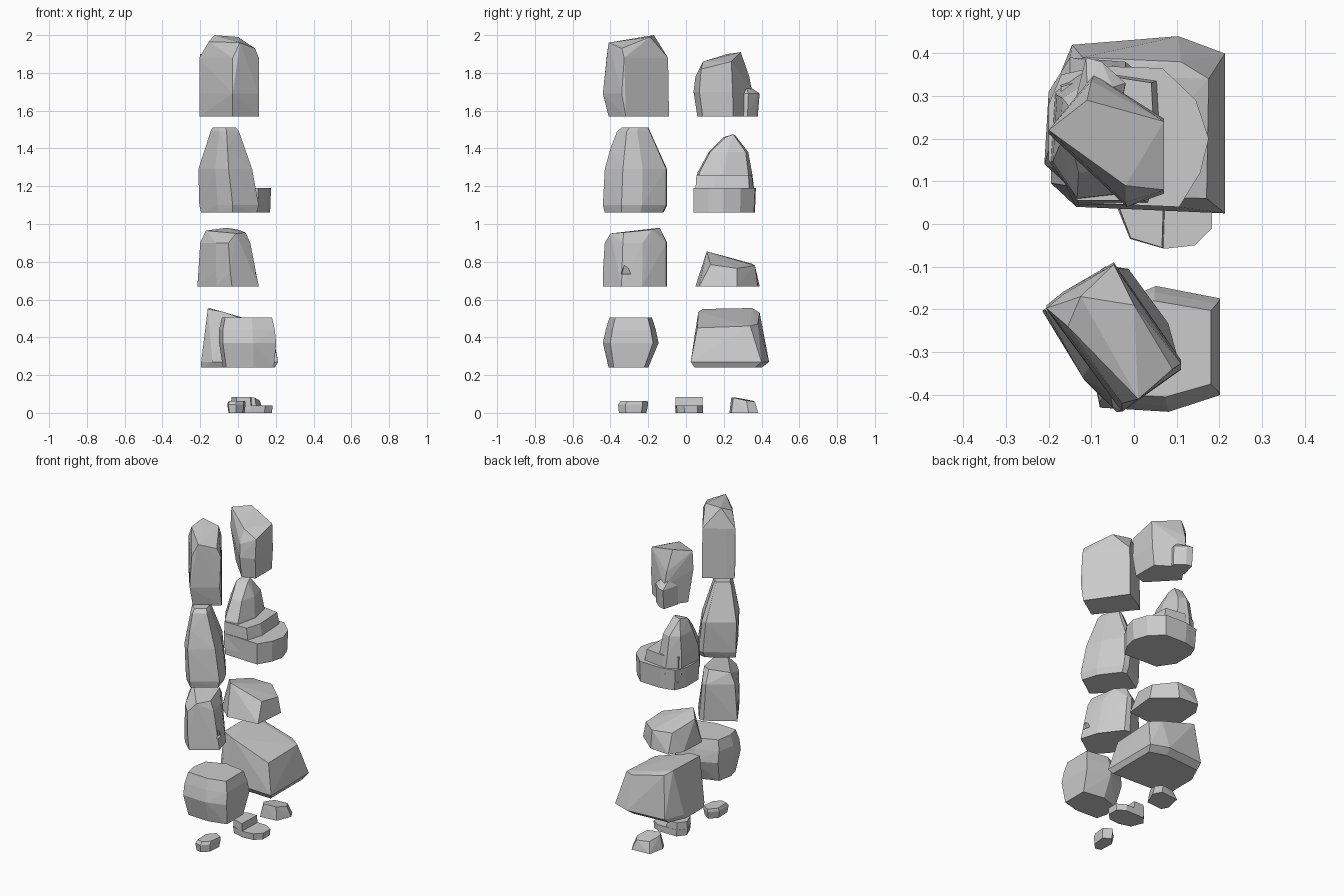
import bpy, bmesh, math


def bounds(outline):
    xs, ys = zip(*outline)
    return min(xs), max(xs), min(ys), max(ys)


def rock(name, outline, levels, tips=()):
    """Faceted boulder: outline fitted to (z, x0, x1, y0, y1) levels, plus crest tips, hulled."""
    a, b, c, d = bounds(outline)
    bm = bmesh.new()
    for z, x0, x1, y0, y1 in levels:
        for x, y in outline:
            bm.verts.new((x0 + (x - a) / (b - a) * (x1 - x0),
                          y0 + (y - c) / (d - c) * (y1 - y0), z))
    for t in tips:
        bm.verts.new(t)
    res = bmesh.ops.convex_hull(bm, input=bm.verts)
    junk = {g for g in res["geom_interior"] + res["geom_unused"]
            if isinstance(g, bmesh.types.BMVert)}
    bmesh.ops.delete(bm, geom=list(junk), context='VERTS')
    bmesh.ops.dissolve_limit(bm, angle_limit=math.radians(2), verts=bm.verts, edges=bm.edges)
    bmesh.ops.recalc_face_normals(bm, faces=bm.faces)
    me = bpy.data.meshes.new(name)
    bm.to_mesh(me)
    bm.free()
    ob = bpy.data.objects.new(name, me)
    bpy.context.collection.objects.link(ob)
    return ob


def combine(ob, other, op):
    """Boolean other into ob and drop the helper."""
    m = ob.modifiers.new("bool", 'BOOLEAN')
    m.object, m.operation, m.solver = other, op, 'EXACT'
    bpy.context.view_layer.objects.active = ob
    bpy.ops.object.modifier_apply(modifier=m.name)
    bpy.data.objects.remove(other)


def chip(ob, loc, size, rot):
    """Knock a small wedge out of a rock."""
    bpy.ops.mesh.primitive_cone_add(vertices=4, radius1=size, depth=size * 2,
                                    location=loc, rotation=rot)
    cutter = bpy.context.object
    cutter.hide_render = True
    combine(ob, cutter, 'DIFFERENCE')


# Front column: slab rocks standing diagonally
slab = [(-.21, -.2), (-.17, -.165), (-.05, -.09), (.11, -.34), (-.03, -.44)]
tall_slab = rock("tall_slab", slab,
                 [(1.57, -.205, .11, -.41, -.09), (1.69, -.205, .11, -.44, -.09),
                  (1.88, -.205, .11, -.42, -.095)],
                 [(-.125, -.17, 2.0), (-.155, -.24, 1.965), (0, -.19, 1.99),
                  (.09, -.34, 1.93), (.01, -.41, 1.96)])

wide_slab = [(-.21, -.2), (-.05, -.095), (-.015, -.1), (.08, -.23), (.11, -.34), (-.03, -.44),
             (-.11, -.365)]
taper_slab = rock("tapered_slab", wide_slab,
                  [(1.06, -.195, .10, -.43, -.12), (1.10, -.205, .11, -.44, -.10),
                   (1.29, -.21, .075, -.43, -.10), (1.40, -.165, .03, -.40, -.15),
                   (1.49, -.145, .005, -.365, -.19), (1.51, -.135, -.01, -.34, -.2)])

short_slab = rock("short_slab", wide_slab,
                  [(.67, -.215, .11, -.44, -.10), (.75, -.21, .09, -.44, -.10),
                   (.90, -.20, .065, -.43, -.10)],
                  [(-.17, -.2, .965), (-.06, -.14, .98), (.0, -.18, .97), (.04, -.33, .955),
                   (-.01, -.4, .95)])
chip(short_slab, (.095, -.32, .77), .035, (0, 0, .6))

# Front column: rounded boulder
rock("round_boulder",
     [(.05, -.14), (.2, -.17), (.2, -.4), (.08, -.44), (-.08, -.43), (-.1, -.33), (-.08, -.2)],
     [(.24, -.08, .19, -.41, -.2), (.37, -.10, .202, -.44, -.145), (.44, -.10, .195, -.425, -.16),
      (.505, -.085, .18, -.405, -.18)])

# Back column: roofed block with a side lump
roof = rock("roof_block",
            [(-.2, .22), (-.02, .05), (.07, .08), (.07, .25), (-.10, .35)],
            [(1.57, -.17, .06, .06, .345), (1.70, -.19, .07, .04, .35), (1.78, -.2, .07, .05, .335)],
            [(-.2, .22, 1.90), (-.11, .29, 1.91), (.07, .24, 1.86), (.07, .08, 1.82),
             (-.02, .09, 1.86)])
combine(roof, rock("lump", [(-.15, .28), (-.03, .28), (-.02, .33), (-.08, .38), (-.12, .39)],
                   [(1.57, -.14, -.02, .28, .38), (1.69, -.14, -.02, .28, .39)],
                   [(-.11, .33, 1.73), (-.05, .32, 1.72)]), 'UNION')

# Back column: stepped rock
base = [(-.2, .15), (-.13, .05), (.11, .04), (.16, .12), (.18, .2), (.15, .29), (.07, .365),
        (-.08, .37), (-.17, .35), (-.2, .28)]
step = rock("stepped_rock", base,
            [(1.06, -.19, .17, .04, .365), (1.19, -.2, .175, .04, .37)])
combine(step, rock("ledge", [(-.18, .15), (-.13, .05), (.03, .05), (.06, .15), (.05, .34),
                             (-.08, .36), (-.17, .33)],
                   [(1.10, -.185, .08, .045, .36), (1.26, -.18, .05, .055, .35)]), 'UNION')
combine(step, rock("peak", [(-.2, .15), (-.14, .06), (-.05, .07), (-.02, .2), (-.05, .34),
                            (-.12, .36), (-.19, .31)],
                   [(1.15, -.197, .0, .05, .365), (1.27, -.19, -.02, .06, .35),
                    (1.38, -.175, -.04, .12, .33)],
                   [(-.15, .2, 1.46), (-.08, .21, 1.46), (-.14, .26, 1.47), (-.09, .25, 1.475)]),
        'UNION')
chip(step, (-.05, .34, 1.345), .035, (math.radians(80), 0, .3))

# Back column: wedge rock sloping to the rear right
rock("wedge_rock",
     [(-.21, .14), (-.11, .05), (.09, .07), (.11, .27), (-.02, .38), (-.15, .39), (-.2, .31)],
     [(.67, -.21, .11, .05, .39)],
     [(-.195, .19, .83), (-.13, .11, .855), (.075, .13, .785), (.09, .27, .765),
      (-.02, .365, .78), (-.15, .35, .79)])

# Back column: large boulder with a sloping top
rock("large_boulder",
     [(-.2, .1), (-.14, .045), (.21, .03), (.21, .40), (.1, .44), (-.15, .42), (-.2, .3)],
     [(.24, -.195, .195, .045, .40), (.27, -.195, .213, .025, .44)],
     [(-.16, .09, .55), (-.155, .35, .555), (-.12, .39, .53), (-.08, .065, .535),
      (.17, .06, .45), (.175, .34, .46), (.11, .38, .47)])

# Pebbles
rock("front_pebble", [(-.055, -.25), (-.01, -.2), (.04, -.23), (.03, -.32), (-.01, -.36), (-.05, -.35)],
     [(0, -.05, .035, -.355, -.21), (.045, -.057, .04, -.36, -.20), (.063, -.05, .038, -.345, -.203)])
rock("back_pebble", [(-.02, .27), (.0, .23), (.1, .24), (.135, .33), (.11, .38), (.0, .37)],
     [(0, -.03, .138, .23, .382)],
     [(-.01, .27, .08), (.01, .24, .083), (.09, .25, .08), (.115, .32, .065),
      (.09, .365, .06), (.01, .35, .065)])
pebble = rock("stepped_pebble",
              [(-.04, .04), (-.01, -.035), (.07, -.058), (.14, -.05), (.18, -.01), (.18, .06),
               (.13, .09), (.0, .09)],
              [(0, -.035, .18, -.055, .09), (.04, -.04, .183, -.058, .09)])
combine(pebble, rock("pebble_top", [(-.04, .04), (-.01, -.035), (.07, -.058), (.075, .09), (.0, .09)],
                     [(.02, -.038, .075, -.057, .089), (.085, -.035, .07, -.055, .088)]), 'UNION')
